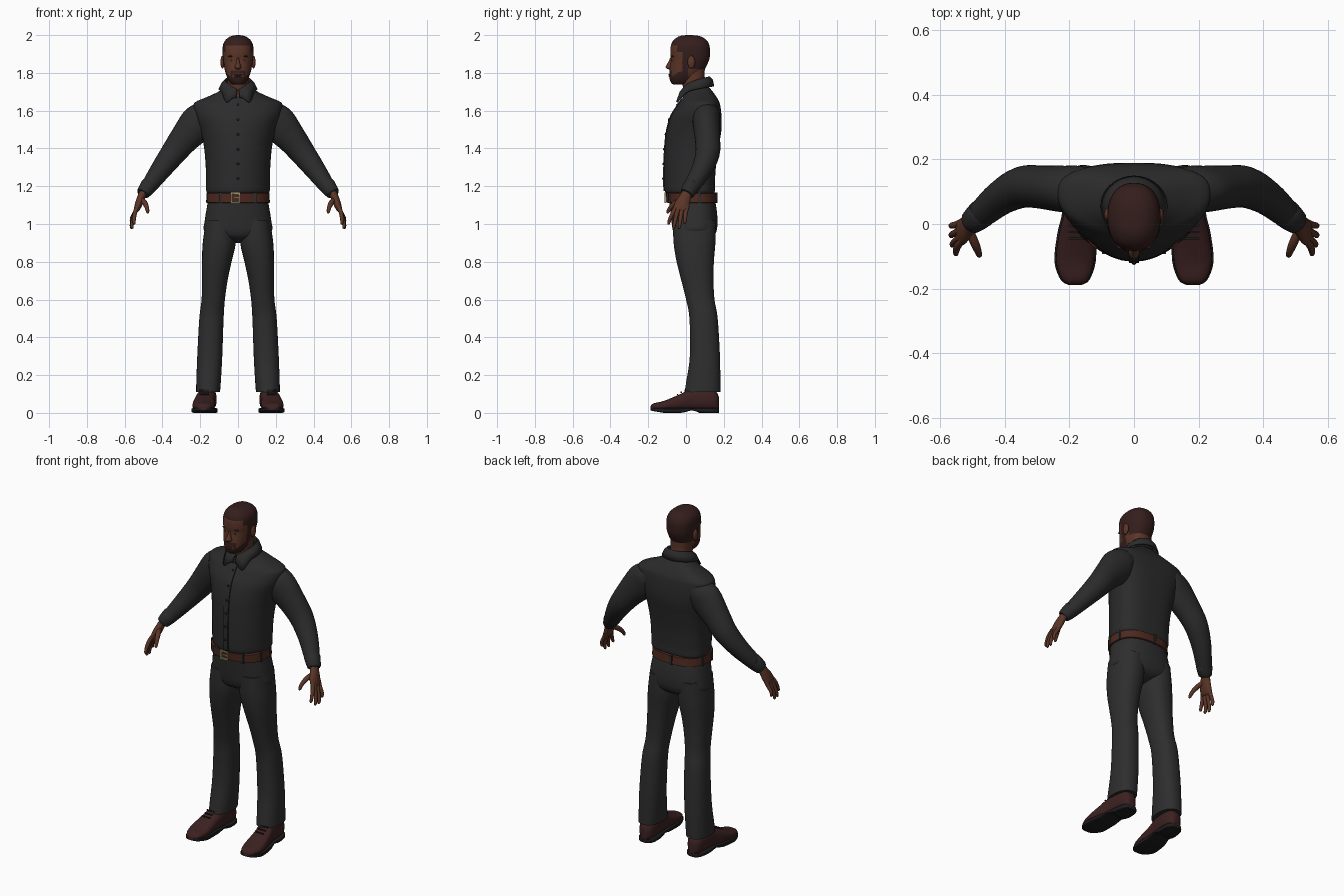
import bpy, bmesh, math
from mathutils import Vector, Matrix


def mat(name, r, g, b):
    m = bpy.data.materials.new(name)
    m.diffuse_color = (r, g, b, 1)
    return m


SKIN = mat("brown skin", .105, .036, .02)
HAIR = mat("dark brown hair", .034, .013, .012)
SHIRT = mat("charcoal shirt", .024, .024, .024)
PANTS = mat("charcoal trousers", .027, .027, .027)
BELT = mat("belt leather", .075, .022, .014)
SHOE = mat("shoe leather", .045, .015, .015)
SOLE = mat("black rubber", .012, .012, .012)
BRASS = mat("pale brass", .40, .33, .18)
EYE = mat("eye white", .35, .27, .20)
LIP = mat("lips", .085, .025, .02)


def finish(name, bm, mats, mirror=False, rule=None, angle=40):
    bmesh.ops.recalc_face_normals(bm, faces=bm.faces[:])
    me = bpy.data.meshes.new(name)
    for f in bm.faces:
        f.smooth = True
        if rule:
            f.material_index = rule(f.calc_center_median())
    bm.to_mesh(me)
    bm.free()
    for m in mats:
        me.materials.append(m)
    me.set_sharp_from_angle(angle=math.radians(angle))
    ob = bpy.data.objects.new(name, me)
    bpy.context.collection.objects.link(ob)
    if mirror:
        ob.modifiers.new("mirror", 'MIRROR').use_mirror_merge = False
    return ob


def dense(rows, k=4):
    """Smoothly interpolate rows of numbers."""
    out = []
    for i in range(len(rows) - 1):
        p0, p1 = rows[max(i - 1, 0)], rows[i]
        p2, p3 = rows[i + 1], rows[min(i + 2, len(rows) - 1)]
        for j in range(k):
            t = j / k
            out.append(tuple(b + .5 * t * (c - a + t * (2*a - 5*b + 4*c - d + t * (3*(b - c) + d - a)))
                             for a, b, c, d in zip(p0, p1, p2, p3)))
    return out + [tuple(rows[-1])]


def power(v, e):
    return math.copysign(abs(v) ** e, v)


def zring(cx, z, hw, yf, yb, nf=2.3, nb=2.3, mid=.5, seg=40):
    """Horizontal outline between a front and a back depth."""
    ym, pts = yf + (yb - yf) * mid, []
    for i in range(seg):
        a = 2 * math.pi * (i + .5) / seg
        c, s = math.cos(a), math.sin(a)
        n = nb if s > 0 else nf
        pts.append((cx + hw * power(c, 2 / n), ym + (yb - ym if s > 0 else ym - yf) * power(s, 2 / n), z))
    return pts


def loft(name, rings, mats, **kw):
    bm = bmesh.new()
    vs = [[bm.verts.new(p) for p in r] for r in rings]
    n = len(vs[0])
    for a, b in zip(vs, vs[1:]):
        for i in range(n):
            bm.faces.new((a[i], a[(i + 1) % n], b[(i + 1) % n], b[i]))
    bm.faces.new(vs[0])
    bm.faces.new(vs[-1])
    return finish(name, bm, mats, **kw)


def tube(name, rows, mats, seg=20, k=4, **kw):
    """Tube along x, y, z points with a radius across and a radius in depth."""
    rows = dense(rows, k)
    rings = []
    for i, r in enumerate(rows):
        t = (Vector(rows[min(i + 1, len(rows) - 1)][:3]) - Vector(rows[max(i - 1, 0)][:3])).normalized()
        b = (Vector((0, 1, 0)) - t * t.y).normalized()
        a = t.cross(b)
        rings.append([Vector(r[:3]) + a * r[3] * math.cos(q) + b * r[4] * math.sin(q)
                      for q in (2 * math.pi * j / seg for j in range(seg))])
    return loft(name, rings, mats, **kw)


def blob(name, loc, size, m, mirror=False):
    bm = bmesh.new()
    bmesh.ops.create_uvsphere(bm, u_segments=20, v_segments=12, radius=1,
                              matrix=Matrix.Translation(loc) @ Matrix.Diagonal((*size, 1)))
    return finish(name, bm, [m], mirror)


def boxes(name, items, m, mirror=False):
    bm = bmesh.new()
    for loc, size in items:
        bmesh.ops.create_cube(bm, size=1, matrix=Matrix.Translation(loc) @ Matrix.Diagonal((*size, 1)))
    return finish(name, bm, [m], mirror)


# Shirt body: height, half width, front depth, back depth
torso = dense([(1.16, .158, -.102, .145), (1.175, .168, -.113, .153), (1.22, .169, -.116, .153),
               (1.32, .172, -.115, .16), (1.42, .182, -.11, .175), (1.50, .20, -.1, .188),
               (1.57, .225, -.08, .188), (1.625, .236, -.047, .182), (1.648, .222, -.032, .175),
               (1.672, .165, -.016, .162), (1.70, .105, -.003, .142), (1.725, .066, .003, .122)])
loft("shirt_body", [zring(0, *r, nf=2.0, nb=2.8, mid=.6, seg=56) for r in torso], [SHIRT])


def shirt_front(z):
    return min(torso, key=lambda r: abs(r[0] - z))[2]


# Button strip and buttons down the front
loft("shirt_placket", [[(x, r[2] + d, r[0]) for x, d in ((-.017, .006), (-.015, -.005), (.015, -.005), (.017, .006))]
                       for r in torso if 1.17 < r[0] < 1.67], [SHIRT])
for i in range(6):
    z = 1.24 + i * .078
    blob("shirt_button", (0, shirt_front(z) - .005, z), (.007, .005, .007), SOLE)

# Folded collar with two pointed wings
bm = bmesh.new()
cols = []
for i in range(61):
    a = math.pi * .975 * (i / 30 - 1)
    s, ca, sa = abs(a) / math.pi, math.cos(a), math.sin(a)
    tip = math.exp(-((s - .82) / .09) ** 2)
    cols.append([bm.verts.new(p) for p in (
        (.062 * sa, .055 + .062 * ca, 1.73 - .06 * s * s),
        (.070 * sa, .055 + .072 * ca, 1.778 - .072 * s * s),
        (.084 * sa, .055 + .084 * ca - .010 * tip, 1.762 - .070 * s * s - .012 * tip),
        (.100 * sa + math.copysign(.008 * tip, a), .055 + .091 * ca - .026 * tip,
         1.728 - .060 * s * s - .043 * tip))])
for a, b in zip(cols, cols[1:]):
    for j in range(3):
        bm.faces.new((a[j], b[j], b[j + 1], a[j + 1]))
collar = finish("shirt_collar", bm, [SHIRT], angle=60)
sol = collar.modifiers.new("thickness", 'SOLIDIFY')
sol.thickness, sol.offset = .007, 0

# Sleeves and cuffs
tube("sleeve", [(.13, .108, 1.60, .05, .06), (.175, .108, 1.572, .082, .072), (.215, .108, 1.53, .096, .072),
                (.285, .114, 1.45, .079, .067), (.345, .114, 1.372, .067, .064), (.41, .082, 1.285, .055, .054),
                (.468, .034, 1.205, .043, .044), (.487, .018, 1.18, .038, .038)], [SHIRT], seg=28, mirror=True)
tube("cuff", [(.468, .036, 1.208, .038, .038), (.471, .032, 1.204, .045, .045), (.502, .006, 1.164, .036, .038),
              (.504, .004, 1.161, .028, .030)], [SHIRT], seg=28, k=2, mirror=True)

# Hands
tube("palm", [(.495, .012, 1.18, .02, .026), (.511, -.003, 1.145, .021, .030), (.524, -.018, 1.11, .020, .039),
              (.535, -.028, 1.08, .016, .040), (.539, -.031, 1.066, .009, .034)], [SKIN], mirror=True)
fingers = [("index_finger", -.058, .55, -.092, 1.0), ("middle_finger", -.039, .56, -.066, .978),
           ("ring_finger", -.019, .563, -.036, .976), ("little_finger", .001, .563, -.006, 1.003)]
for name, y, tx, ty, tz in fingers:
    tube(name, [(.530, y + .008, 1.10, .010, .010), (.545, y * .7 + ty * .3, 1.062, .0115, .0115),
                (tx, y * .2 + ty * .8, tz + .026, .0095, .0095), (tx, ty, tz + .003, .0075, .0075),
                (tx, ty, tz - .003, .002, .002)], [SKIN], seg=12, k=3, mirror=True)
tube("thumb", [(.512, -.012, 1.135, .012, .014), (.494, -.055, 1.112, .014, .014), (.482, -.084, 1.085, .011, .011),
               (.478, -.097, 1.062, .008, .008), (.478, -.099, 1.056, .002, .002)], [SKIN], seg=12, mirror=True)

# Trousers: seat and legs
loft("trouser_seat", [zring(0, *r, nf=2.3, nb=2.5, seg=48) for r in dense(
    [(1.155, .152, -.094, .145), (1.10, .163, -.087, .159), (1.02, .176, -.078, .167), (.96, .178, -.068, .161),
     (.925, .11, -.045, .135), (.90, .02, .02, .07)])], [PANTS])
legs = dense([(1.02, .015, .170, -.070, .158), (.90, .012, .187, -.066, .156), (.80, .034, .191, -.050, .148),
              (.70, .055, .191, -.025, .146), (.60, .069, .193, .0, .151), (.50, .076, .205, .018, .168),
              (.30, .083, .216, .020, .180), (.16, .091, .221, .0, .182), (.11, .095, .222, -.008, .182)])
loft("trouser_leg", [zring((r[1] + r[2]) / 2, r[0], (r[2] - r[1]) / 2, r[3], r[4], seg=32) for r in legs],
     [PANTS], mirror=True)

# Belt, loops and buckle
belt = [(1.112, .163, -.096, .159), (1.115, .169, -.102, .164), (1.162, .166, -.106, .160), (1.166, .158, -.10, .152)]
loft("belt", [zring(0, *r, nf=2.3, nb=2.5, seg=64) for r in belt], [BELT])
mid = zring(0, 1.139, .165, -.102, .16, nf=2.3, nb=2.5, seg=64)
boxes("belt_loops", [(mid[i], (.014, .014, .056)) for i in (2, 16, 29, 34, 42, 53, 61)], PANTS)
boxes("buckle", [((-.015, -.108, 1.139 + d), (.05, .01, .008)) for d in (-.023, .023)] +
      [((-.015 + d, -.108, 1.139), (.008, .01, .05)) for d in (-.021, .021)] +
      [((-.008, -.109, 1.139), (.03, .008, .006))], BRASS)

# Shoes: depth, centre, half width, top height
shoe = dense([(-.188, .182, .016, .034), (-.172, .182, .040, .050), (-.115, .182, .059, .064), (-.03, .177, .055, .100),
              (.03, .168, .050, .128), (.11, .162, .049, .130), (.155, .16, .040, .118), (.174, .16, .020, .085)])


def shoe_ring(y, cx, hw, zb, zt, n):
    return [(cx + hw * power(math.cos(a), 2 / n), y, (zb + zt) / 2 + (zt - zb) / 2 * power(math.sin(a), 2 / n))
            for a in (math.pi * j / 12 for j in range(24))]


loft("shoe_upper", [shoe_ring(*r[:3], .012, r[3], 2.6) for r in shoe], [SHOE], mirror=True)
loft("shoe_sole", [shoe_ring(r[0], r[1], r[2] + .005, max(0, .014 * (1 - abs(r[0] - .03) / .05), -.09 * (r[0] + .12) * 2),
                             .026, 7) for r in shoe], [SOLE], mirror=True)
loft("shoe_heel", [zring(.16, z, .047, .065, .176, seg=24) for z in (0, .02)], [SOLE], mirror=True)
boxes("shoe_laces", [((.178, -.045 + .02 * i, .098 + .011 * i), (.05, .006, .006)) for i in range(3)], SOLE, True)

# Neck and head; hair and beard follow the hairline and jaw
loft("neck", [zring(0, *r, seg=32) for r in dense(
    [(1.67, .066, -.012, .125), (1.72, .058, -.016, .112), (1.77, .057, -.022, .100), (1.83, .060, -.02, .10)])], [SKIN])


def head_colour(p):
    line = 1.945 if p.y < -.045 else 1.912 if p.y < -.02 else 1.80 if p.y < .012 else 1.885 if p.y < .04 else 1.818
    jaw = p.y < .012 and p.z < 1.776 + .55 * (p.y + .085)
    moustache = abs(p.x) < .036 and p.y < 0 and 1.797 < p.z < 1.813
    goatee = abs(p.x) > .027 and p.y < -.03 and p.z < 1.808 and abs(p.x) < .04
    return int(p.z > line or jaw or moustache or goatee or (p.y < 0 and p.z < 1.776))


head = dense([(1.738, .014, -.058, -.01), (1.743, .036, -.075, .018), (1.765, .053, -.086, .045),
              (1.79, .063, -.088, .072), (1.82, .071, -.086, .100), (1.868, .079, -.080, .122),
              (1.905, .082, -.083, .127), (1.945, .080, -.080, .124), (1.972, .068, -.067, .110),
              (1.991, .045, -.042, .083), (1.998, .022, -.018, .054), (2.0, .004, .01, .024)], 6)
loft("head", [zring(0, *r, seg=80) for r in head], [SKIN, HAIR], rule=head_colour)
loft("nose", [zring(0, *r, seg=16) for r in dense(
    [(1.882, .006, -.083, -.05), (1.855, .010, -.096, -.05), (1.834, .017, -.108, -.05), (1.824, .017, -.104, -.05),
     (1.819, .009, -.092, -.05)])], [SKIN])
blob("ear", (.082, .028, 1.857), (.011, .020, .034), SKIN, True)
blob("eye", (.034, -.0635, 1.867), (.0135, .011, .0065), EYE, True)
blob("iris", (.034, -.0705, 1.867), (.0055, .0055, .0058), HAIR, True)
blob("eyebrow", (.034, -.070, 1.888), (.020, .008, .004), HAIR, True)
blob("upper_lip", (0, -.083, 1.791), (.023, .010, .0045), LIP)
blob("lower_lip", (0, -.083, 1.783), (.020, .010, .0055), LIP)
